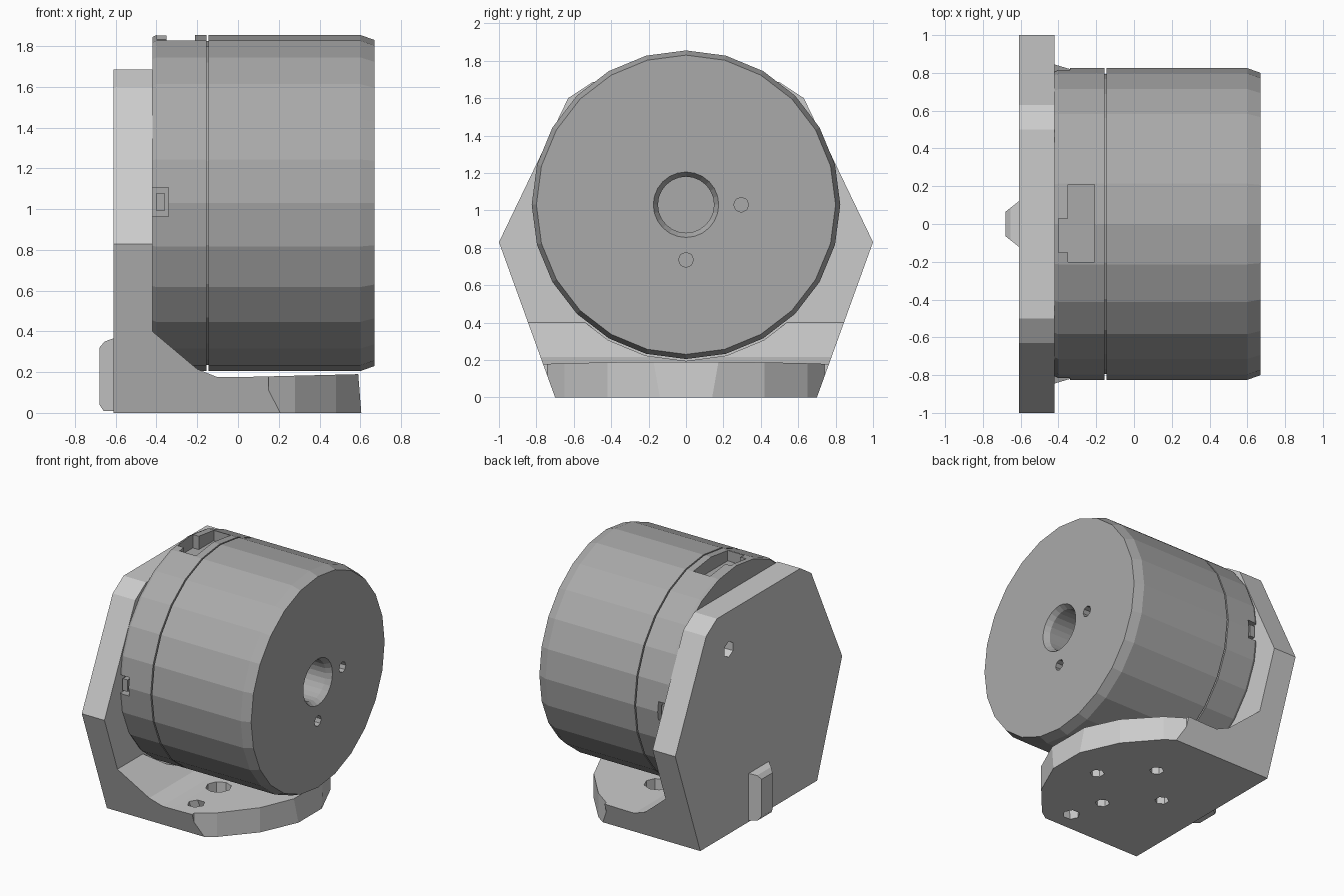
import bpy, bmesh, math
from mathutils import Vector

if "Cube" in bpy.data.objects:
    bpy.data.objects.remove(bpy.data.objects["Cube"])

ZC = 1.03   # height of the motor axis
SIDES = 24


def make(name, bm):
    bmesh.ops.recalc_face_normals(bm, faces=bm.faces[:])
    mesh = bpy.data.meshes.new(name)
    bm.to_mesh(mesh)
    bm.free()
    ob = bpy.data.objects.new(name, mesh)
    bpy.context.collection.objects.link(ob)
    return ob


def prism(name, pts, axis, lo, hi):
    """Extrude a 2D outline along the named axis."""
    def place(u, v, w):
        return {'x': (w, u, v), 'y': (u, w, v), 'z': (u, v, w)}[axis]
    bm = bmesh.new()
    a = [bm.verts.new(place(u, v, lo)) for u, v in pts]
    b = [bm.verts.new(place(u, v, hi)) for u, v in pts]
    bm.faces.new(a)
    bm.faces.new(b)
    for i in range(len(pts)):
        j = (i + 1) % len(pts)
        bm.faces.new((a[i], a[j], b[j], b[i]))
    return make(name, bm)


def box(name, x0, x1, y0, y1, z0, z1):
    return prism(name, [(x0, y0), (x1, y0), (x1, y1), (x0, y1)], 'z', z0, z1)


def rod(p, q, r, n=8):
    """Cylinder cutter running from p to q."""
    p, q = Vector(p), Vector(q)
    bm = bmesh.new()
    bmesh.ops.create_cone(bm, cap_ends=True, segments=n, radius1=r, radius2=r,
                          depth=(q - p).length)
    m = (q - p).to_track_quat('Z', 'Y').to_matrix().to_4x4()
    m.translation = (p + q) / 2
    bm.transform(m)
    return make("cutter", bm)


def lathe(name, profile):
    """Revolve (x, radius) points around the motor axis."""
    bm = bmesh.new()
    rings = []
    for x, r in profile:
        if r == 0:
            rings.append([bm.verts.new((x, 0, ZC))] * SIDES)
        else:
            rings.append([bm.verts.new((x, r * math.cos(t), ZC + r * math.sin(t)))
                          for t in (2 * math.pi * k / SIDES for k in range(SIDES))])
    for a, b in zip(rings, rings[1:]):
        for k in range(SIDES):
            j = (k + 1) % SIDES
            bm.faces.new(list(dict.fromkeys((a[k], a[j], b[j], b[k]))))
    return make(name, bm)


def boolean(ob, tool, op='DIFFERENCE'):
    tool.hide_render = True
    mod = ob.modifiers.new("bool", 'BOOLEAN')
    mod.operation = op
    mod.solver = 'EXACT'
    mod.object = tool
    bpy.context.view_layer.objects.active = ob
    bpy.ops.object.modifier_apply(modifier=mod.name)
    bpy.data.objects.remove(tool)


# L-shaped bracket: side profile trimmed by the end-on outline and the foot plan
bracket = prism("mounting_bracket",
                [(-.61, 0), (.605, 0), (.59, .19), (-.02, .175), (-.1, .175), (-.2, .215),
                 (-.42, .4), (-.42, 1.8), (-.61, 1.8)], 'y', -1.2, 1.2)
half = [(.70, 0), (1, .83), (.63, 1.6), (.5, 1.685)]
boolean(bracket, prism("outline", half + [(-y, z) for y, z in reversed(half)],
                       'x', -.9, .9), 'INTERSECT')
edge = [(-.9, 1.1), (.15, 1.1), (.15, .74), (.28, .65), (.48, .42), (.605, .14)]
boolean(bracket, prism("plan", edge + [(x, -y) for x, y in reversed(edge)],
                       'z', -.5, 2), 'INTERSECT')

# scoop that clears the motor
boolean(bracket, rod((-.42, 0, ZC), (.9, 0, ZC), .835, SIDES))

# holes in the upright plate
boolean(bracket, rod((-.8, 0, ZC), (-.3, 0, ZC), .18))
for sy in (-1, 1):
    for sz in (-1, 1):
        boolean(bracket, rod((-.8, sy * .36, ZC + sz * .37),
                             (-.3, sy * .36, ZC + sz * .37), .06, 6))
    boolean(bracket, rod((-.705, sy * .85, .83), (-.325, sy * .75, .51), .065, 4))

# holes in the foot: counterbored diamond pattern and outer pair
for dx, dy in ((.29, 0), (-.29, 0), (0, .29), (0, -.29)):
    x = .04 + dx
    boolean(bracket, rod((x, dy, -.2), (x, dy, .6), .05, 6))
    boolean(bracket, rod((x, dy, .09), (x, dy, .6), .09, 8))
for sy in (-1, 1):
    boolean(bracket, rod((.12, sy * .52, -.1), (.05, sy * .63, .28), .06, 6))

# rib on the back of the plate
rib = prism("back_rib", [(-.60, .01), (-.66, .01), (-.68, .04), (-.68, .32),
                         (-.655, .35), (-.60, .37)], 'y', -.2, .2)
boolean(rib, prism("rib_plan", [(-.59, -.12), (-.61, -.12), (-.68, -.065), (-.68, .065),
                                (-.61, .12), (-.59, .12)], 'z', -.1, 1), 'INTERSECT')

# fixed rear part of the motor
base = lathe("motor_base", [(-.42, 0), (-.42, .815), (-.40, .825), (-.155, .825),
                            (-.155, .795), (-.14, .795), (-.14, 0)])
boolean(base, box("notch", -.35, -.21, -.2, .21, 1.75, 2))
boolean(base, box("cable_notch", -.40, -.34, -.15, .03, 1.75, 2))
for s in (-1, 1):
    lo, hi = sorted((s * .76, s * .95))
    boolean(base, box("side_slot", -.5, -.34, lo, hi, .965, 1.105))
    boss = box("slot_block", -.40, -.36, *sorted((s * .75, s * .81)), .99, 1.08)
    boss.name = "slot_block_" + ("left" if s < 0 else "right")

# rotating bell with bevelled front rim and shaft recess
bell = lathe("motor_bell", [(-.145, 0), (-.145, .825), (.60, .825), (.67, .80),
                            (.67, .175), (.63, .15), (.35, .15), (.35, 0)])
for dy, dz in ((.295, 0), (-.295, 0), (0, .295), (0, -.295)):
    boolean(bell, rod((.5, dy, ZC + dz), (.8, dy, ZC + dz), .04, 8))

# darker grey for the motor
dark = bpy.data.materials.new("dark_grey")
dark.diffuse_color = (.4, .4, .4, 1)
dark.use_nodes = True
dark.node_tree.nodes["Principled BSDF"].inputs["Base Color"].default_value = dark.diffuse_color
for ob in bpy.data.objects:
    if ob.name.startswith(("motor", "slot_block")):
        ob.data.materials.clear()
        ob.data.materials.append(dark)
